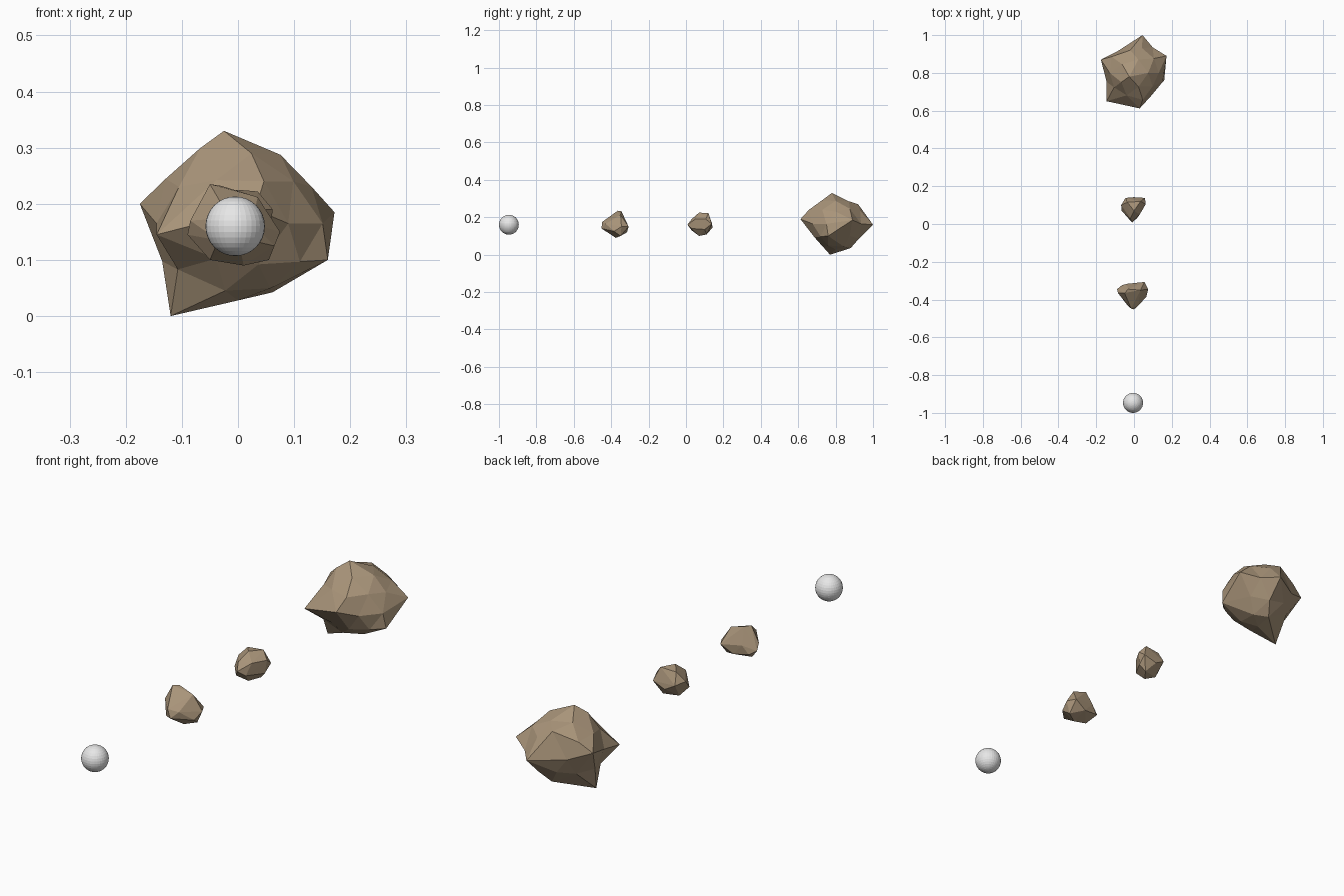
import bpy, bmesh, math, random
from mathutils import Vector

if "Cube" in bpy.data.objects:
    bpy.data.objects.remove(bpy.data.objects["Cube"])

random.seed(4)


def material(name, rgb):
    m = bpy.data.materials.new(name)
    m.diffuse_color = (*rgb, 1)
    m.use_nodes = True
    m.node_tree.nodes["Principled BSDF"].inputs["Base Color"].default_value = m.diffuse_color
    return m


BROWN = material("rock_brown", (0.40, 0.30, 0.195))
GREY = material("pale_grey", (0.8, 0.8, 0.8))


def finish(bm, name, mat):
    bmesh.ops.recalc_face_normals(bm, faces=bm.faces)
    me = bpy.data.meshes.new(name)
    bm.to_mesh(me)
    bm.free()
    me.materials.append(mat)
    ob = bpy.data.objects.new(name, me)
    bpy.context.collection.objects.link(ob)
    return ob


def hull_rock(name, points):
    """Small faceted rock: convex hull of its corner points."""
    bm = bmesh.new()
    for p in points:
        bm.verts.new(p)
    res = bmesh.ops.convex_hull(bm, input=bm.verts)
    loose = {v for v in res["geom_interior"] if isinstance(v, bmesh.types.BMVert)}
    bmesh.ops.delete(bm, geom=list(loose), context="VERTS")
    return finish(bm, name, BROWN)


def peaked_rock(name, centre, radii, peaks):
    """Faceted ellipsoid pulled out to a set of peaks (x, y, z, tightness)."""
    c = Vector(centre)
    bm = bmesh.new()
    bmesh.ops.create_icosphere(bm, subdivisions=2, radius=1)

    def base(d):
        return 1 / math.sqrt(sum((d[i] / radii[i]) ** 2 for i in range(3)))

    tips = []
    for x, y, z, k in peaks:
        v = Vector((x, y, z)) - c
        tips.append((v.normalized(), v.length, k))
    dirs = {v: v.co.normalized() for v in bm.verts}
    for v, d in dirs.items():
        grow = max((l - base(t)) * math.exp(-k * (1 - d.dot(t))) for t, l, k in tips)
        v.co = c + d * (base(d) + grow) * random.uniform(0.975, 1.02)
    for t, l, k in tips:
        near = max(dirs, key=lambda v: dirs[v].dot(t))
        near.co = c + t * l
    return finish(bm, name, BROWN)


# Large spiky rock at the back
peaked_rock("large_rock", (0, 0.8, 0.165), (0.143, 0.135, 0.135), [
    (0.045, 1.0, 0.16, 10),      # back spike
    (-0.12, 0.77, 0.0, 14),      # lower left spike
    (-0.025, 0.78, 0.33, 8),     # top
    (-0.175, 0.87, 0.20, 12),    # left
    (0.172, 0.89, 0.185, 14),    # right
    (0.16, 0.76, 0.10, 12),      # lower right
    (0.03, 0.612, 0.19, 10),     # front
    (-0.145, 0.65, 0.145, 16),   # front left spike
    (0.01, 0.88, 0.035, 12),     # lower back
    (-0.02, 0.92, 0.27, 14),     # upper back
])

# Middle small rock, wide behind and narrow in front
hull_rock("middle_rock", [
    (-0.01, 0.008, 0.16), (-0.03, 0.03, 0.13), (0.015, 0.03, 0.14),
    (-0.02, 0.03, 0.19), (-0.065, 0.07, 0.145), (-0.068, 0.10, 0.18),
    (-0.045, 0.138, 0.17), (0.058, 0.138, 0.165), (0.062, 0.105, 0.19),
    (0.055, 0.10, 0.135), (0.0, 0.07, 0.225), (0.035, 0.12, 0.222),
    (-0.035, 0.115, 0.217), (0.0, 0.07, 0.10), (-0.035, 0.095, 0.11),
    (0.03, 0.11, 0.108), (0.0, 0.142, 0.145), (0.03, 0.05, 0.19),
])

# Front small rock
hull_rock("front_rock", [
    (0.0, -0.452, 0.14), (-0.015, -0.448, 0.175), (-0.035, -0.43, 0.135),
    (0.025, -0.43, 0.165), (-0.09, -0.345, 0.145), (-0.085, -0.365, 0.17),
    (-0.04, -0.317, 0.165), (0.055, -0.307, 0.15), (0.075, -0.345, 0.15),
    (0.065, -0.385, 0.125), (-0.05, -0.365, 0.235), (-0.03, -0.345, 0.232),
    (0.035, -0.35, 0.212), (-0.05, -0.37, 0.10), (0.01, -0.375, 0.09),
    (0.055, -0.35, 0.10), (0.0, -0.315, 0.12), (-0.065, -0.325, 0.13),
])

# Pale ball at the front
ball = bmesh.new()
bmesh.ops.create_uvsphere(ball, u_segments=32, v_segments=16, radius=0.053)
bmesh.ops.translate(ball, verts=ball.verts, vec=(-0.005, -0.947, 0.16))
finish(ball, "ball", GREY)
